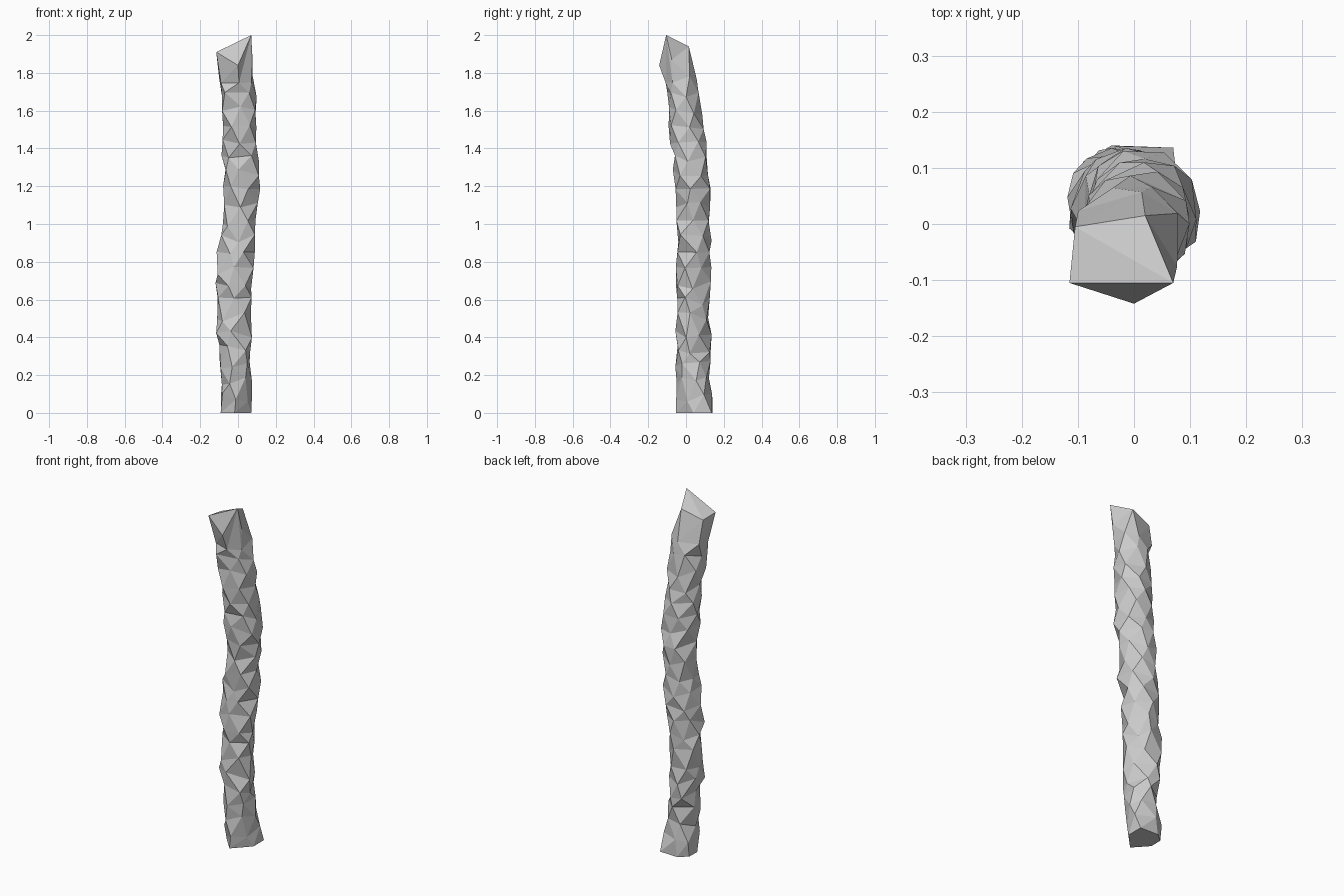
import bpy
import bmesh
import math
import random

random.seed(5)

default_cube = bpy.data.objects.get("Cube")
if default_cube:
    bpy.data.objects.remove(default_cube, do_unlink=True)

SIDES = 6
RINGS = 22
SHAFT_TOP = 1.77

# Leaning pillar: height, then low and high limits of x, y, x + y and y - x
OUTLINE = [
    (0, -.09, .07, -.05, .138, -.09, .19, -.04, .19),
    (.2, -.095, .072, -.056, .127, -.11, .14, -.07, .195),
    (.45, -.114, .066, -.052, .13, -.13, .125, -.09, .21),
    (.68, -.114, .073, -.054, .13, -.13, .14, -.09, .185),
    (.87, -.105, .086, -.046, .134, -.11, .165, -.095, .175),
    (1.0, -.086, .096, -.05, .127, -.095, .175, -.12, .175),
    (1.17, -.077, .113, -.052, .132, -.1, .19, -.125, .17),
    (1.4, -.084, .1, -.088, .106, -.11, .175, -.14, .13),
    (1.6, -.091, .1, -.094, .09, -.155, .13, -.145, .115),
    (1.77, -.093, .094, -.118, .06, -.16, .09, -.155, .115),
]

# Flat foot, counter-clockwise from the left side
FOOT = [
    (.07, .04, 0), (.07, .136, 0), (-.04, .14, 0),
    (-.09, .1, 0), (-.092, .03, 0), (-.018, -.052, 0),
]

# Slanted, broken crown, counter-clockwise from the peak
CROWN = [
    (.07, -.105, 2), (.077, -.075, 1.87), (.02, .015, 1.94),
    (-.105, -.005, 1.9), (-.115, -.105, 1.91), (0, -.142, 1.84),
]


def outline_at(z):
    """Interpolate the limits at a height."""
    for low, high in zip(OUTLINE, OUTLINE[1:]):
        if z <= high[0]:
            t = (z - low[0]) / (high[0] - low[0])
            return [a + (b - a) * t for a, b in zip(low[1:], high[1:])]
    return OUTLINE[-1][1:]


def measures(x, y):
    """The four directions in which the section is limited."""
    return x, y, x + y, y - x


def rough_ring(index):
    """One irregular ring, turned half a step from the ring below."""
    level = SHAFT_TOP * index / (RINGS - 1)
    points = []
    for side in range(SIDES):
        angle = math.tau / SIDES * (side + index / 2 + random.uniform(-.2, .2))
        z = level + random.uniform(-.025, .025)
        limits = outline_at(z)
        lows, highs = limits[::2], limits[1::2]
        cx, cy = (lows[0] + highs[0]) / 2, (lows[1] + highs[1]) / 2
        dx, dy = math.cos(angle), math.sin(angle)
        reach = min(
            ((high if step > 0 else low) - start) / step
            for low, high, start, step
            in zip(lows, highs, measures(cx, cy), measures(dx, dy))
            if abs(step) > .001
        ) * random.uniform(.9, 1.08)
        points.append((cx + dx * reach, cy + dy * reach, z))
    return points


# Rock shaft: staggered rings joined by triangles
bm = bmesh.new()
outlines = [FOOT] + [rough_ring(i) for i in range(1, RINGS)] + [CROWN]
rings = [[bm.verts.new(point) for point in points] for points in outlines]
for lower, upper in zip(rings, rings[1:]):
    for side in range(SIDES):
        following = (side + 1) % SIDES
        bm.faces.new((lower[side], lower[following], upper[side]))
        bm.faces.new((lower[following], upper[following], upper[side]))

# Flat base, and a faceted top fanned from the peak
bm.faces.new(list(reversed(rings[0])))
crown = rings[-1]
for side in range(1, SIDES - 1):
    bm.faces.new((crown[0], crown[side], crown[side + 1]))
bmesh.ops.recalc_face_normals(bm, faces=bm.faces)

mesh = bpy.data.meshes.new("rock_pillar")
bm.to_mesh(mesh)
bm.free()

# Plain stone colour
stone = bpy.data.materials.new("light_grey_stone")
stone.use_nodes = True
colour = (.6, .6, .6, 1)
stone.diffuse_color = colour
shader = stone.node_tree.nodes["Principled BSDF"]
shader.inputs["Base Color"].default_value = colour
mesh.materials.append(stone)

pillar = bpy.data.objects.new("rock_pillar", mesh)
bpy.context.collection.objects.link(pillar)
